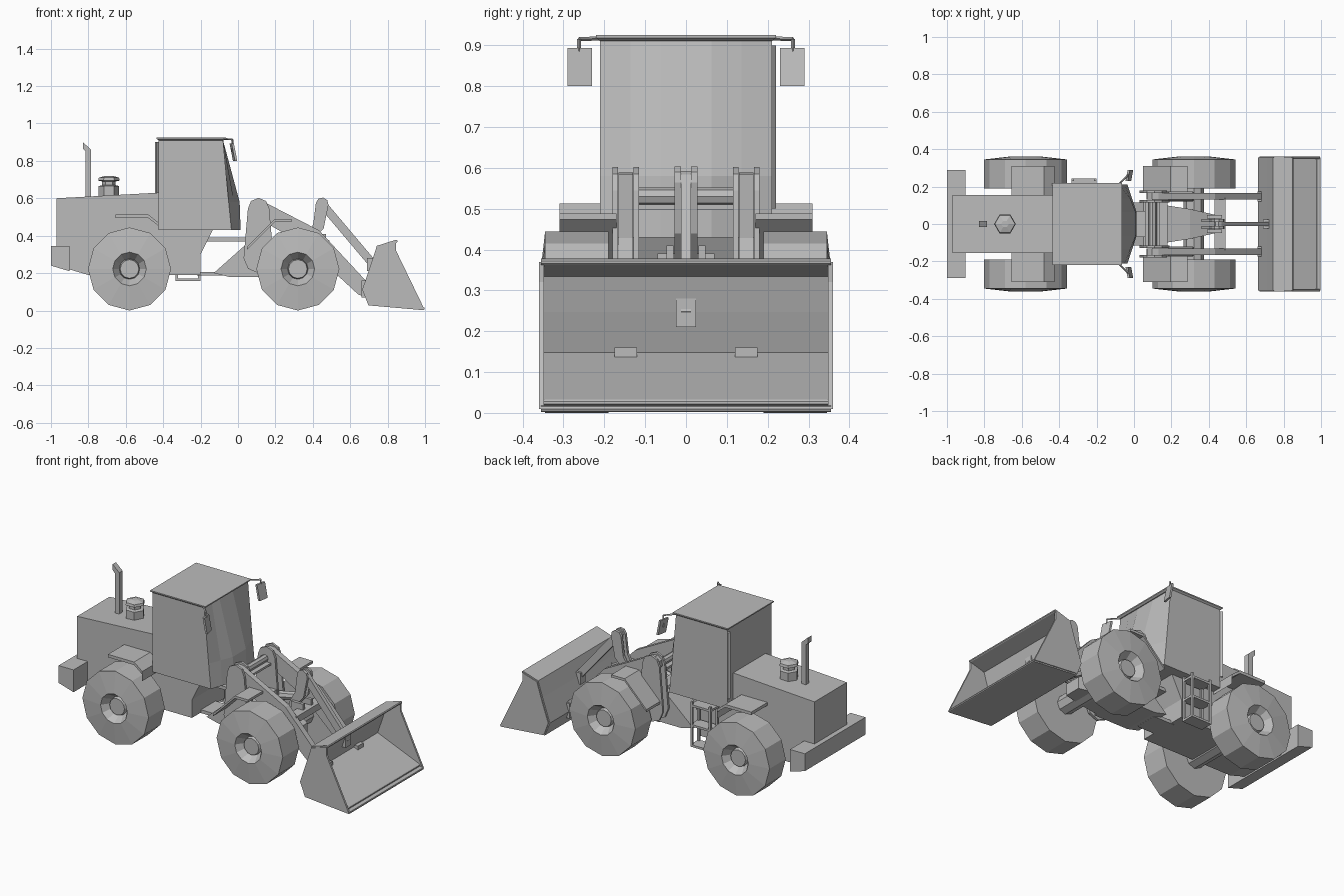
import bpy, bmesh, math
from mathutils import Vector

if "Cube" in bpy.data.objects:
    bpy.data.objects.remove(bpy.data.objects["Cube"])

shade = (.5, .5, .5, 1)
grey = bpy.data.materials.new("plain grey")
grey.use_nodes = True
grey.diffuse_color = shade
grey.node_tree.nodes["Principled BSDF"].inputs["Base Color"].default_value = shade

SIDES = {"right": -1, "left": 1}


def loft(name, rings):
    """Skin a list of equal rings of points and cap both ends."""
    bm = bmesh.new()
    loops = [[bm.verts.new(point) for point in ring] for ring in rings]
    for lower, upper in zip(loops, loops[1:]):
        for i in range(len(lower)):
            bm.faces.new((lower[i - 1], lower[i], upper[i], upper[i - 1]))
    bm.faces.new(loops[0])
    bm.faces.new(loops[-1])
    bmesh.ops.recalc_face_normals(bm, faces=bm.faces)
    mesh = bpy.data.meshes.new(name)
    bm.to_mesh(mesh)
    bm.free()
    mesh.materials.append(grey)
    part = bpy.data.objects.new(name, mesh)
    bpy.context.collection.objects.link(part)


def prism(name, outline, near, far):
    """Side outline (x, z) extruded across the machine."""
    loft(name, [[(x, y, z) for x, z in outline] for y in (near, far)])


def centred(name, outline, half):
    prism(name, outline, -half, half)


def mirrored(name, outline, near, far):
    for side, sign in SIDES.items():
        prism(f"{side}_{name}", outline, sign * near, sign * far)


def rectangle(back, front, bottom, top):
    return [(back, bottom), (front, bottom), (front, top), (back, top)]


def round_end(centre, heading, radius):
    """Half circle that bulges along the heading."""
    across = Vector((-heading.y, heading.x))
    turns = [math.pi * step / 4 for step in range(5)]
    return [centre + radius * (across * math.cos(a) + heading * math.sin(a)) for a in turns]


def beam(joints, *radii):
    """Outline of a bent bar with round ends; the last radius repeats."""
    points = [Vector(joint) for joint in joints]
    width = [radii[min(i, len(radii) - 1)] for i in range(len(points))]
    over, under = [], []
    for i in range(1, len(points) - 1):
        heading = (points[i + 1] - points[i - 1]).normalized()
        across = Vector((-heading.y, heading.x)) * width[i]
        over.append(points[i] + across)
        under.insert(0, points[i] - across)
    start = round_end(points[0], (points[0] - points[1]).normalized(), width[0])
    end = round_end(points[-1], (points[-1] - points[-2]).normalized(), width[-1])
    return start + over + end + under


def folded(path, thickness):
    """Outline of a bent plate hanging below a path."""
    return path + [(x, z - thickness) for x, z in reversed(path)]


def circle(radius, sides):
    angles = [math.tau * i / sides for i in range(sides)]
    return [(radius * math.cos(a), radius * math.sin(a)) for a in angles]


def rod(name, start, end, radius, sides=8):
    start, end = Vector(start), Vector(end)
    turn = (end - start).to_track_quat('Z', 'Y')
    ring = [turn @ Vector((u, v, 0)) for u, v in circle(radius, sides)]
    loft(name, [[point + centre for point in ring] for centre in (start, end)])


# Wheels with sunken rims, and their axles
wheel_radius = .222
tyre = [(.09, .19), (wheel_radius, .19), (wheel_radius, .345), (.09, .36), (.055, .31), (.05, .33)]
for end, wheel_x in {"rear": -.58, "front": .32}.items():
    for side, sign in SIDES.items():
        loft(f"{end}_{side}_wheel", [[(wheel_x + u, sign * y, wheel_radius + v)
                                      for u, v in circle(radius, 12)] for radius, y in tyre])
    rod(f"{end}_axle", (wheel_x, -.2, wheel_radius), (wheel_x, .2, wheel_radius), .055)

# Engine body, with the lower frame running under the cab
hood_half = .155
cab_back, cab_floor, roof_base = -.425, .43, .91
centred("engine_body", [(-.97, .6), (cab_back, .63), (cab_back, .44), (-.13, .44), (-.2, .3),
                        (-.2, .19), (-.8, .19), (-.97, .24)], hood_half)
centred("rear_counterweight", [(-1, .345), (-.9, .345), (-.9, .21), (-1, .24)], .29)

# Exhaust and air intake on the hood
centred("exhaust_pipe", rectangle(-.815, -.785, .6, .86), .016)
centred("exhaust_tip", [(-.785, .86), (-.83, .9), (-.83, .865), (-.815, .85)], .016)
intake = [(.055, .6), (.055, .665), (.036, .67), (.036, .69), (.058, .695), (.054, .71), (.02, .72)]
loft("air_intake", [[(u - .69, v, z) for u, v in circle(radius, 6)] for radius, z in intake])

# Cab with a bowed front
cab_half = .21
levels = []
for z, front, bow in ((cab_floor, -.035, .05), (.58, -.05, .06), (roof_base, -.08, 0)):
    nose = [(front + bow * min(1, 1.4 * (1 - abs(k))), k * cab_half, z)
            for k in (-1, -.65, -.3, .3, .65, 1)]
    levels.append([(cab_back, -cab_half, z)] + nose + [(cab_back, cab_half, z)])
loft("cab", levels)

# Thin flared roof
roof = []
for z, flare in ((roof_base, 0), (.918, .01), (.925, .01)):
    half = cab_half + flare
    back, front = cab_back - flare, flare - .075
    roof.append([(back, -half, z), (front, -half, z), (front, half, z), (back, half, z)])
loft("cab_roof", roof)

# Handrail at the rear left corner of the cab
rod("handrail", (cab_back - .01, cab_half, .5), (cab_back - .01, cab_half, .9), .01, 4)

# Mirrors on bent arms
for side, sign in SIDES.items():
    corner = Vector((-.03, sign * .262, .915))
    rod(f"{side}_mirror_arm", (-.085, sign * cab_half, .917), corner, .005, 4)
    rod(f"{side}_mirror_drop", corner, corner - Vector((0, 0, .07)), .005, 4)
    footprint = [(-.045, .23), (-.033, .23), (-.022, .29), (-.034, .29)]
    loft(f"{side}_mirror", [[(x + lean, sign * y, z) for x, y in footprint]
                            for z, lean in ((.8, .018), (.893, 0))])

# Fenders, bent from flat plate
mirrored("rear_fender", folded([(-.655, .513), (-.48, .513), (cab_back, .47),
                                (cab_back, cab_floor)], .018), hood_half, .31)
mirrored("front_fender", folded([(.048, .34), (.195, .488), (.285, .488)], .015), .17, .31)

# Boarding ladder on the left
ladder_back, ladder_front, bar = -.335, -.2, .013
ladder_near, ladder_far, ladder_foot = .165, .243, .157
for x in (ladder_back, ladder_front - bar):
    for y in (ladder_near, ladder_far - bar):
        prism("ladder_post", rectangle(x, x + bar, ladder_foot, cab_floor), y, y + bar)
for z in (ladder_foot, .28, .4):
    prism("ladder_step", rectangle(ladder_back, ladder_front, z, z + bar), ladder_near, ladder_far)

# Articulated joint and front frame
centred("upper_hitch", rectangle(-.2, .07, .37, .39), .07)
centred("lower_hitch", rectangle(-.22, -.08, .187, .207), .07)
centred("front_frame", [(-.13, .2), (.05, .36), (.18, .36), (.18, .18), (-.05, .18)], .115)
nose = []
for x, half, top in ((.17, .1, .34), (.3, .08, .31), (.43, .05, .25)):
    nose.append([(x, -half, .18), (x, half, .18), (x, half, top), (x, -half, top)])
loft("frame_nose", nose)

# Tower plates clasping the lift arms
pivot, hinge = (.11, .545), (.67, .115)
tower = beam([pivot, (.11, .28)], .057, .08)
for gap in (.115, .166):
    mirrored("tower_plate", tower, gap, gap + .014)
mirrored("lift_arm", beam([pivot, (.4, .385), hinge], .045, .055, .04), .13, hood_half + .01)
for side, sign in SIDES.items():
    base, eye = Vector((.1, sign * .147, .3)), Vector((.46, sign * .147, .37))
    rod(f"{side}_lift_cylinder", base, base.lerp(eye, .6), .026)
    rod(f"{side}_lift_piston", base, eye, .014)
centred("tower_crossbar", rectangle(.06, .14, .497, .51), .12)
rod("tower_tube", (.1, -.12, .53), (.1, .12, .53), .022)
centred("arm_crossbar", rectangle(.43, .49, .335, .375), .14)

# Bucket lever and link
lever_top = (.45, .57)
mirrored("bucket_lever", beam([lever_top, (.43, .45), (.38, .38)], .034, .03, .02), .012, .028)
mirrored("lever_bracket", rectangle(.39, .47, .345, .41), .03, .048)
centred("bucket_link", beam([lever_top, (.72, .25)], .022), .012)

# Bucket: bent sheet and sloped floor closed by side plates
bucket_half = .355
back_curve = [(.845, .37), (.748, .34), (.72, .25), (.672, .11), (.7, .035), (.99, .01)]
centred("bucket_shell", beam(back_curve, .008), bucket_half)
centred("bucket_floor", beam([(.69, .14), (.97, .025)], .008), bucket_half)
mirrored("bucket_plate", back_curve + [(.995, .01), (.845, .32)], bucket_half - .007, .36)
mirrored("bucket_hinge", rectangle(.66, .72, .07, .16), .12, .175)
centred("bucket_link_mount", rectangle(.69, .74, .21, .28), .025)
